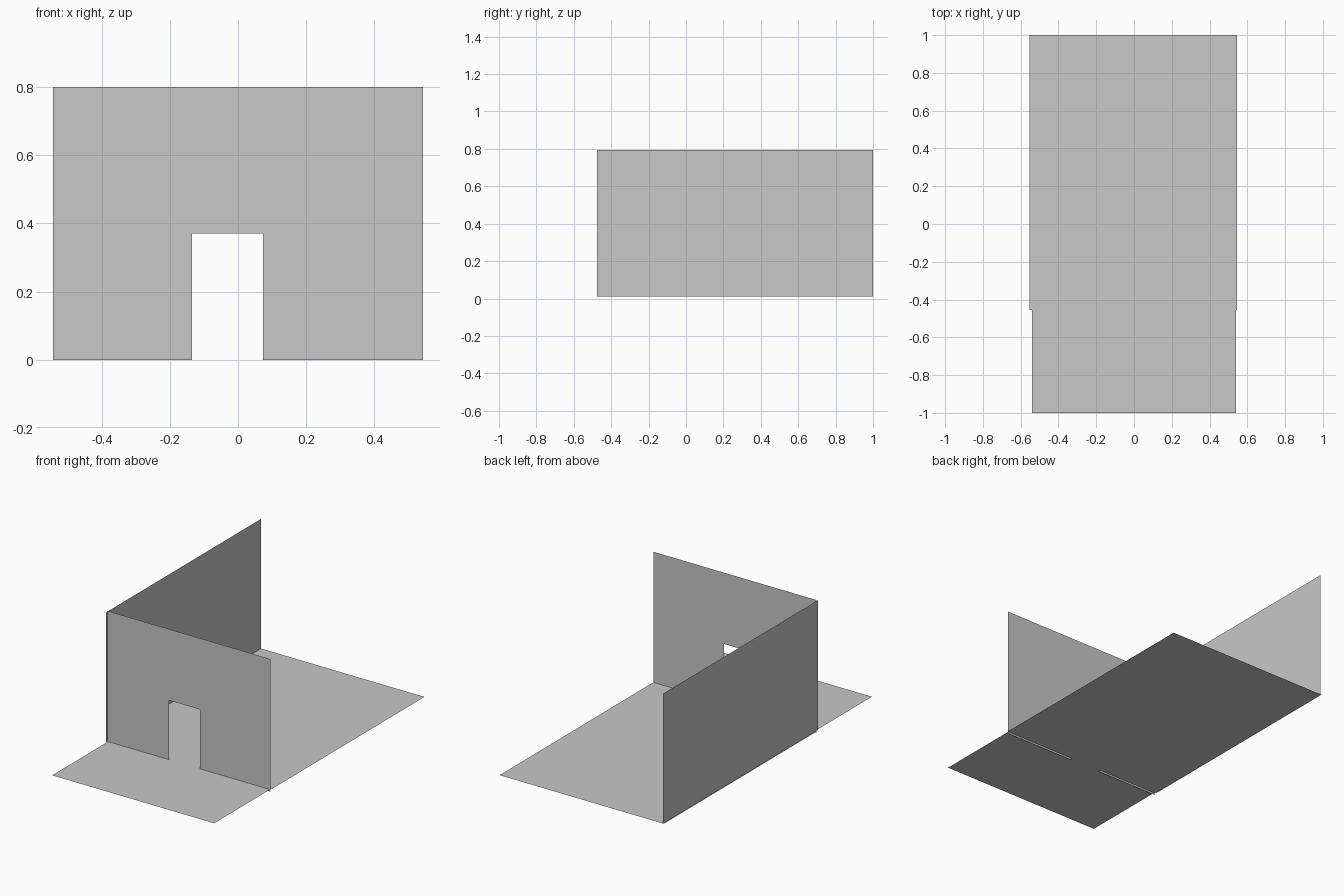
import bpy

# Remove the default cube
cube = bpy.data.objects.get("Cube")
if cube:
    bpy.data.objects.remove(cube, do_unlink=True)

# Single plaster colour
COLOR = (0.58, 0.58, 0.58, 1.0)
plaster = bpy.data.materials.new("light_grey")
plaster.use_nodes = True
plaster.diffuse_color = COLOR
bsdf = next(n for n in plaster.node_tree.nodes if n.type == 'BSDF_PRINCIPLED')
bsdf.inputs["Base Color"].default_value = COLOR


def sheet(name, outline, place):
    """Flat sheet: a 2D outline put into space by the place function."""
    mesh = bpy.data.meshes.new(name)
    mesh.from_pydata([place(u, v) for u, v in outline], [],
                     [list(range(len(outline)))])
    mesh.materials.append(plaster)
    obj = bpy.data.objects.new(name, mesh)
    bpy.context.collection.objects.link(obj)
    return obj


def rect(u0, u1, v0, v1):
    return [(u0, v0), (u1, v0), (u1, v1), (u0, v1)]


FLOOR_Z = 0.012
WALL_Y = -0.467
SIDE_X = -0.546
HALF_WIDTH = 0.543
WALL_TOP = 0.80
DOOR_LEFT, DOOR_RIGHT, DOOR_TOP = -0.135, 0.074, 0.37


def on_floor(u, v):
    return (u, v, FLOOR_Z)


# Floors inside and in front of the wall
sheet("room_floor", rect(-0.552, 0.545, -0.456, 1.0), on_floor)
sheet("front_floor", rect(-0.541, 0.541, -1.0, -0.456), on_floor)

# Front wall with the doorway left open
front_outline = [
    (-HALF_WIDTH, 0), (DOOR_LEFT, 0), (DOOR_LEFT, DOOR_TOP),
    (DOOR_RIGHT, DOOR_TOP), (DOOR_RIGHT, 0), (HALF_WIDTH, 0),
    (HALF_WIDTH, WALL_TOP), (-HALF_WIDTH, WALL_TOP),
]
sheet("front_wall", front_outline, lambda u, v: (u, WALL_Y, v))

# Plain side wall
sheet("side_wall", rect(-0.477, 1.0, FLOOR_Z, 0.795),
      lambda u, v: (SIDE_X, u, v))
